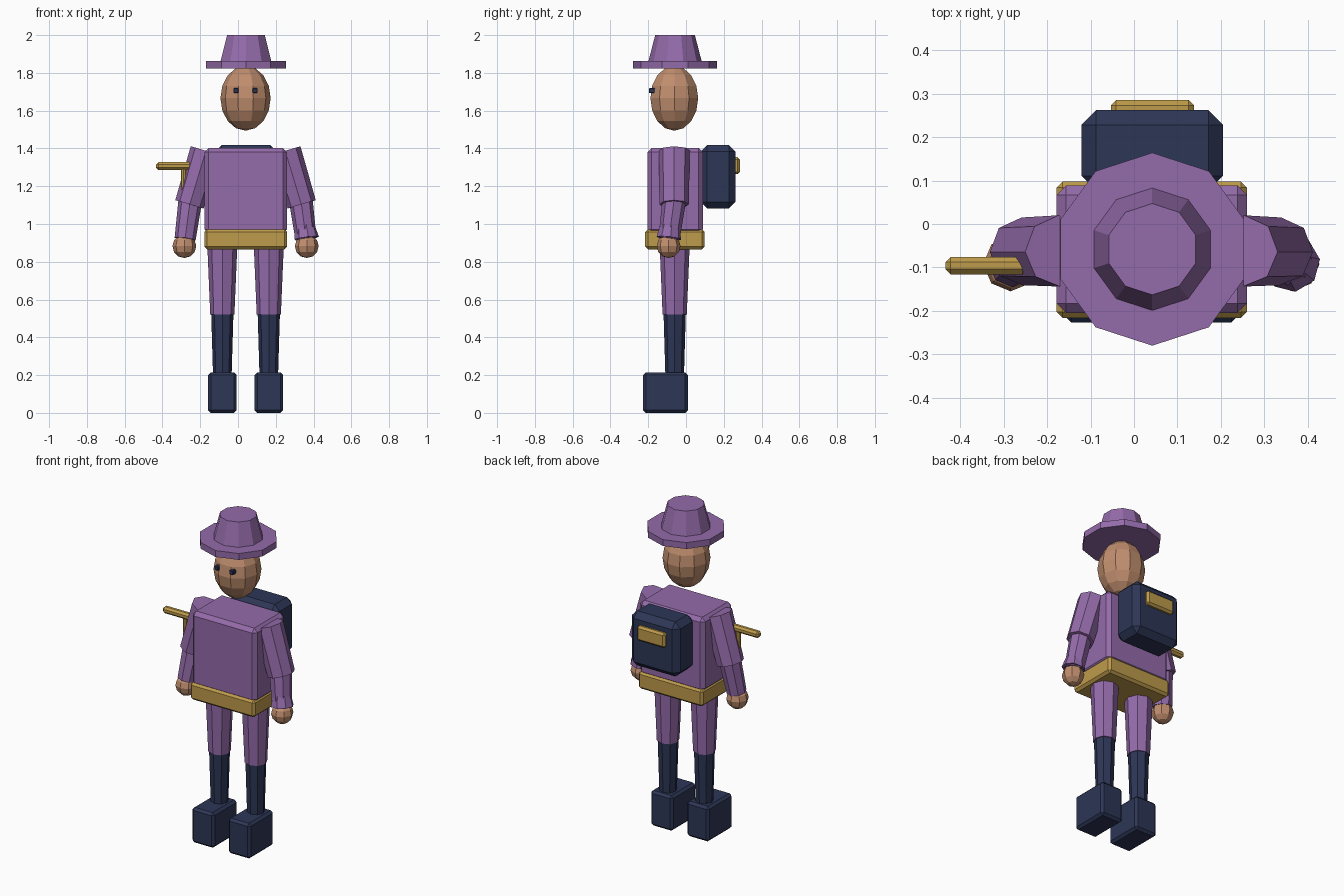
import bpy, bmesh, math
from mathutils import Vector, Matrix

if "Cube" in bpy.data.objects:
    bpy.data.objects.remove(bpy.data.objects["Cube"])

CX, CY = 0.04, -0.058  # body axis


def material(name, rgb):
    m = bpy.data.materials.new(name)
    m.diffuse_color = (*rgb, 1)
    m.use_nodes = True
    m.node_tree.nodes["Principled BSDF"].inputs["Base Color"].default_value = m.diffuse_color
    return m


PURPLE = material("purple cloth", (0.296, 0.147, 0.402))
SKIN = material("skin", (0.527, 0.270, 0.156))
GOLD = material("gold", (0.515, 0.328, 0.070))
NAVY = material("navy", (0.026, 0.037, 0.093))


def finish(name, bm, mat):
    bmesh.ops.recalc_face_normals(bm, faces=bm.faces)
    mesh = bpy.data.meshes.new(name)
    bm.to_mesh(mesh)
    bm.free()
    mesh.materials.append(mat)
    ob = bpy.data.objects.new(name, mesh)
    bpy.context.collection.objects.link(ob)
    return ob


def box(name, x, y, z, mat, bevel=0.0):
    """Box from (min, max) ranges with chamfered edges."""
    bm = bmesh.new()
    bmesh.ops.create_cube(bm, size=1)
    for v in bm.verts:
        v.co = [(lo + hi) / 2 + c * (hi - lo) for c, (lo, hi) in zip(v.co, (x, y, z))]
    ob = finish(name, bm, mat)
    if bevel:
        mod = ob.modifiers.new("chamfer", 'BEVEL')
        mod.width = bevel
        mod.segments = 1
    return ob


def cone(name, a, b, ra, rb, mat, sides=8, turn=0.0):
    """Capped tapered tube from point a to point b."""
    a, b = Vector(a), Vector(b)
    axis = b - a
    rot = Vector((0, 0, 1)).rotation_difference(axis).to_matrix()
    bm = bmesh.new()
    rings = []
    for p, r in ((a, ra), (b, rb)):
        ring = []
        for i in range(sides):
            t = turn + math.tau * i / sides
            ring.append(bm.verts.new(p + rot @ Vector((r * math.cos(t), r * math.sin(t), 0))))
        rings.append(ring)
    for i in range(sides):
        j = (i + 1) % sides
        bm.faces.new((rings[0][i], rings[0][j], rings[1][j], rings[1][i]))
    for ring in rings:
        bm.faces.new(ring)
    return finish(name, bm, mat)


def ball(name, center, r, rz, mat, sides, rings):
    """Faceted ellipsoid with corners on the x axis."""
    bm = bmesh.new()
    bmesh.ops.create_uvsphere(bm, u_segments=sides, v_segments=rings, radius=1)
    # turn so that a corner lies on +x
    eq = max(bm.verts, key=lambda v: v.co.xy.length)
    bm.transform(Matrix.Rotation(-math.atan2(eq.co.y, eq.co.x), 4, 'Z'))
    bm.transform(Matrix.Translation(center) @ Matrix.Diagonal((r, r, rz, 1)))
    return finish(name, bm, mat)


# Hat
cone("hat_brim", (CX + .002, CY, 1.823), (CX + .002, CY, 1.862), .222, .222, PURPLE, 10, math.pi / 2)
cone("hat_crown", (CX + .002, CY, 1.85), (CX + .002, CY, 2.0), .144, .105, PURPLE, 10, math.pi / 2)

# Head and eyes
ball("head", (CX, -.062, 1.666), .133, .172, SKIN, 10, 8)
for side, x in (("left", -.010), ("right", .090)):
    box("eye_" + side, (x - .013, x + .013), (-.196, -.165), (1.693, 1.719), NAVY, .003)

# Torso, belt and backpack
box("torso", (-.178, .260), (-.205, .089), (.95, 1.402), PURPLE, .022)
box("belt", (-.178, .260), (-.216, .098), (.866, .972), GOLD, .014)
box("backpack", (-.121, .205), (.077, .262), (1.083, 1.417), NAVY, .034)
box("backpack_buckle", (-.053, .138), (.250, .285), (1.264, 1.354), GOLD, .012)

# Limbs, mirrored about the body axis
for side, s in (("left", -1), ("right", 1)):
    def at(dx, y, z):
        return (CX + s * dx, y, z)

    cone("upper_arm_" + side, at(.212, -.062, 1.388), at(.297, -.063, 1.104), .082, .078, PURPLE)
    cone("forearm_" + side, at(.292, -.062, 1.13), at(.320, -.090, .92), .063, .056, PURPLE)
    ball("hand_" + side, at(.324, -.092, .883), .063, .063, SKIN, 8, 6)
    cone("thigh_" + side, at(.123, -.060, .90), at(.123, -.060, .52), .080, .064, PURPLE)
    cone("shin_" + side, at(.123, -.060, .53), at(.123, -.060, .19), .059, .049, NAVY)
    fx = CX + s * .123
    box("boot_" + side, (fx - .075, fx + .075), (-.227, .010), (0, .215), NAVY, .014)

# Flared cuff on one sleeve
cone("sleeve_cuff", (.348, -.078, 1.04), (.363, -.091, .925), .042, .066, PURPLE)

# Hand tool: upright shaft with a crossbar
cone("tool_shaft", (-.288, -.095, .88), (-.288, -.095, 1.30), .014, .014, GOLD)
box("tool_crossbar", (-.434, -.245), (-.116, -.076), (1.287, 1.327), GOLD, .012)
